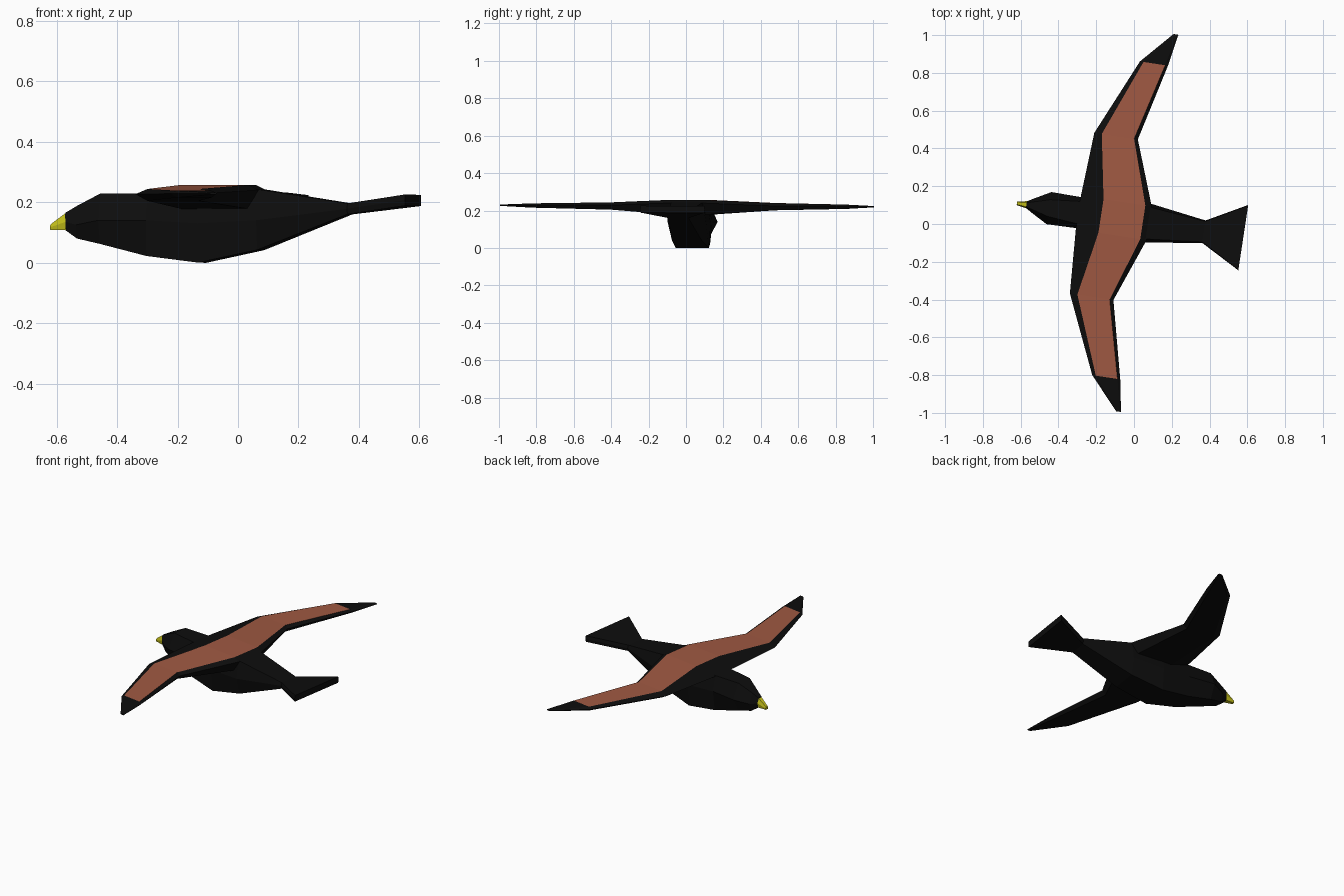
import bpy, bmesh
from mathutils import Matrix, Vector

if "Cube" in bpy.data.objects:
    bpy.data.objects.remove(bpy.data.objects["Cube"])

# Whole bird is symmetric, then turned slightly and rolled a touch
POSE = (Matrix.Translation((0, 0.015, 0)) @ Matrix.Rotation(-0.151, 4, 'Z')
        @ Matrix.Rotation(-0.004, 4, 'X'))


def material(name, rgb):
    m = bpy.data.materials.new(name)
    m.diffuse_color = (*rgb, 1)
    m.use_nodes = True
    m.node_tree.nodes["Principled BSDF"].inputs["Base Color"].default_value = m.diffuse_color
    return m


black = material("black_feathers", (0.004, 0.004, 0.004))
brown = material("brown_feathers", (0.35, 0.1, 0.055))
yellow = material("yellow_beak", (0.55, 0.52, 0.01))


def loft(name, rings, mats, accent=lambda ring, side: 0):
    """Skin a list of equal-length point rings and cap both ends."""
    bm = bmesh.new()
    loops = [[bm.verts.new(p) for p in ring] for ring in rings]
    n = len(loops[0])
    for i, (a, b) in enumerate(zip(loops, loops[1:])):
        for k in range(n):
            j = (k + 1) % n
            f = bm.faces.new((a[k], a[j], b[j], b[k]))
            f.material_index = accent(i, k)
    bm.faces.new(loops[0])
    bm.faces.new(loops[-1])
    bmesh.ops.recalc_face_normals(bm, faces=bm.faces)
    bm.transform(POSE)
    mesh = bpy.data.meshes.new(name)
    bm.to_mesh(mesh)
    bm.free()
    for m in mats:
        mesh.materials.append(m)
    obj = bpy.data.objects.new(name, mesh)
    bpy.context.collection.objects.link(obj)
    return obj


def hex_ring(x, zb, zm, zt, wb, wm, wt):
    return [Vector(p) for p in ((x, -wb, zb), (x, wb, zb), (x, wm, zm),
                                (x, wt, zt), (x, -wt, zt), (x, -wm, zm))]


# Head, body and fanned tail: x, low/mid/top heights, low/mid/top half widths
body = [
    (-0.576, 0.108, 0.135, 0.165, 0.012, 0.018, 0.012),
    (-0.535, 0.080, 0.125, 0.188, 0.028, 0.042, 0.022),
    (-0.455, 0.062, 0.140, 0.228, 0.045, 0.086, 0.045),
    (-0.296, 0.022, 0.140, 0.228, 0.070, 0.083, 0.060),
    (-0.120, 0.000, 0.130, 0.240, 0.090, 0.100, 0.080),
    (0.076, 0.042, 0.140, 0.243, 0.080, 0.104, 0.085),
    (0.374, 0.160, 0.178, 0.196, 0.055, 0.060, 0.055),
    (0.585, 0.188, 0.206, 0.225, 0.172, 0.175, 0.172),
]
loft("body", [hex_ring(*s) for s in body], [black])

# Beak
loft("beak", [hex_ring(-0.574, 0.108, 0.135, 0.165, 0.014, 0.019, 0.012),
              hex_ring(-0.627, 0.109, 0.117, 0.126, 0.008, 0.010, 0.006)], [yellow])

# Wings: span, leading edge, panel front, panel rear, trailing edge,
# then heights of leading edge, top, trailing edge and underside
wing = [
    (0.09, -0.298, -0.177, 0.047, 0.081, 0.226, 0.257, 0.240, 0.178),
    (0.43, -0.278, -0.238, -0.065, -0.045, 0.225, 0.242, 0.227, 0.203),
    (0.84, -0.096, -0.077, 0.039, 0.054, 0.225, 0.235, 0.226, 0.212),
    (1.01, 0.058, 0.064, 0.078, 0.084, 0.225, 0.228, 0.225, 0.221),
]


def wing_ring(side, v, le, pf, pr, te, zl, zt, ze, zb):
    y = side * v
    return [(le, y, zl), (pf, y, zt), (pr, y, zt), (te, y, ze), (pr, y, zb), (pf, y, zb)]


rings = [wing_ring(-1, *s) for s in reversed(wing)] + [wing_ring(1, *s) for s in wing]
loft("wings", rings, [black, brown], lambda i, k: int(k == 1 and 1 <= i <= 5))
